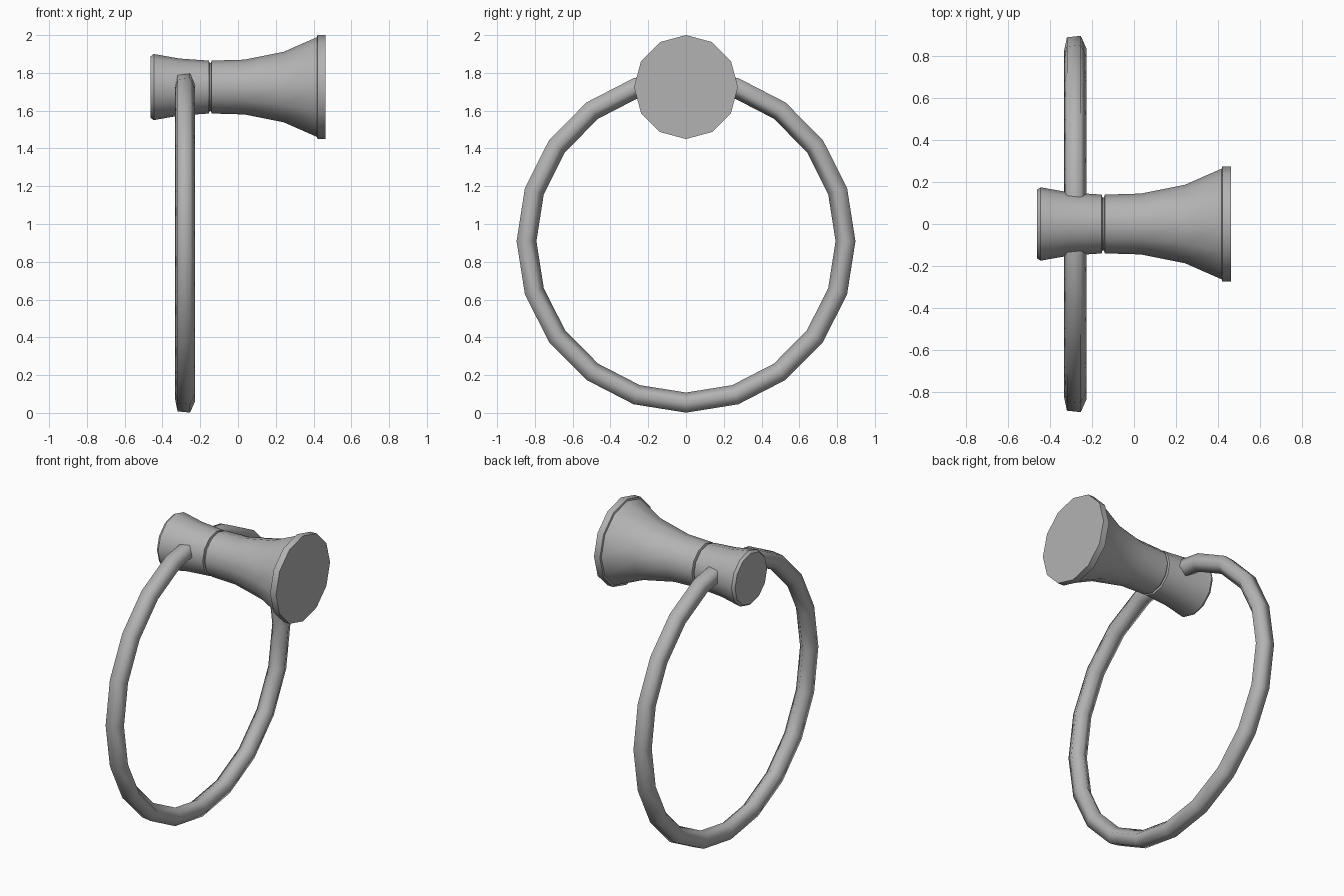
import bpy, bmesh
from math import sin, cos, pi, radians

if "Cube" in bpy.data.objects:
    bpy.data.objects.remove(bpy.data.objects["Cube"])

AXIS_Z = 1.725   # height of the mount axis
RING_Z = 0.909   # centre of the ring
RING_X = -0.282

# Dark grey finish shared by both parts
grey = bpy.data.materials.new("dark_grey")
grey.diffuse_color = (0.45, 0.45, 0.45, 1)
grey.use_nodes = True
grey.node_tree.nodes["Principled BSDF"].inputs["Base Color"].default_value = grey.diffuse_color


def around_x(name, profile, sides, centre_z, closed, angle, stretch=1.0):
    """Revolve (x, radius) points around a line parallel to x."""
    bm = bmesh.new()
    loops = []
    for x, r in profile:
        loops.append([bm.verts.new((x, r * sin(2 * pi * i / sides),
                                    centre_z + stretch * r * cos(2 * pi * i / sides)))
                      for i in range(sides)])
    pairs = list(zip(loops, loops[1:]))
    if closed:
        pairs.append((loops[-1], loops[0]))
    else:
        bm.faces.new(loops[0])
        bm.faces.new(loops[-1])
    for a, b in pairs:
        for i in range(sides):
            j = (i + 1) % sides
            bm.faces.new((a[i], a[j], b[j], b[i]))
    bmesh.ops.recalc_face_normals(bm, faces=bm.faces)
    mesh = bpy.data.meshes.new(name)
    bm.to_mesh(mesh)
    bm.free()
    mesh.materials.append(grey)
    obj = bpy.data.objects.new(name, mesh)
    bpy.context.collection.objects.link(obj)
    bpy.ops.object.select_all(action='DESELECT')
    obj.select_set(True)
    bpy.context.view_layer.objects.active = obj
    bpy.ops.object.shade_smooth_by_angle(angle=radians(angle))
    return obj


# Flared wall mount with a chamfered tip, neck groove and rimmed base plate
mount_profile = [(-0.463, 0.163), (-0.446, 0.175), (-0.31, 0.151),
                 (-0.154, 0.140), (-0.151, 0.127), (-0.143, 0.127),
                 (-0.139, 0.140), (0.033, 0.145), (0.243, 0.187),
                 (0.418, 0.264), (0.421, 0.275), (0.463, 0.275)]
around_x("wall_mount", mount_profile, 12, AXIS_Z, False, 40)

# Towel ring: five-sided tube swept through twenty segments
tube = [(RING_X + 0.0565 * cos(radians(60 + 72 * k)),
         0.848 + 0.0565 * sin(radians(60 + 72 * k))) for k in range(5)]
around_x("towel_ring", tube, 20, RING_Z, True, 75, stretch=1.012)
